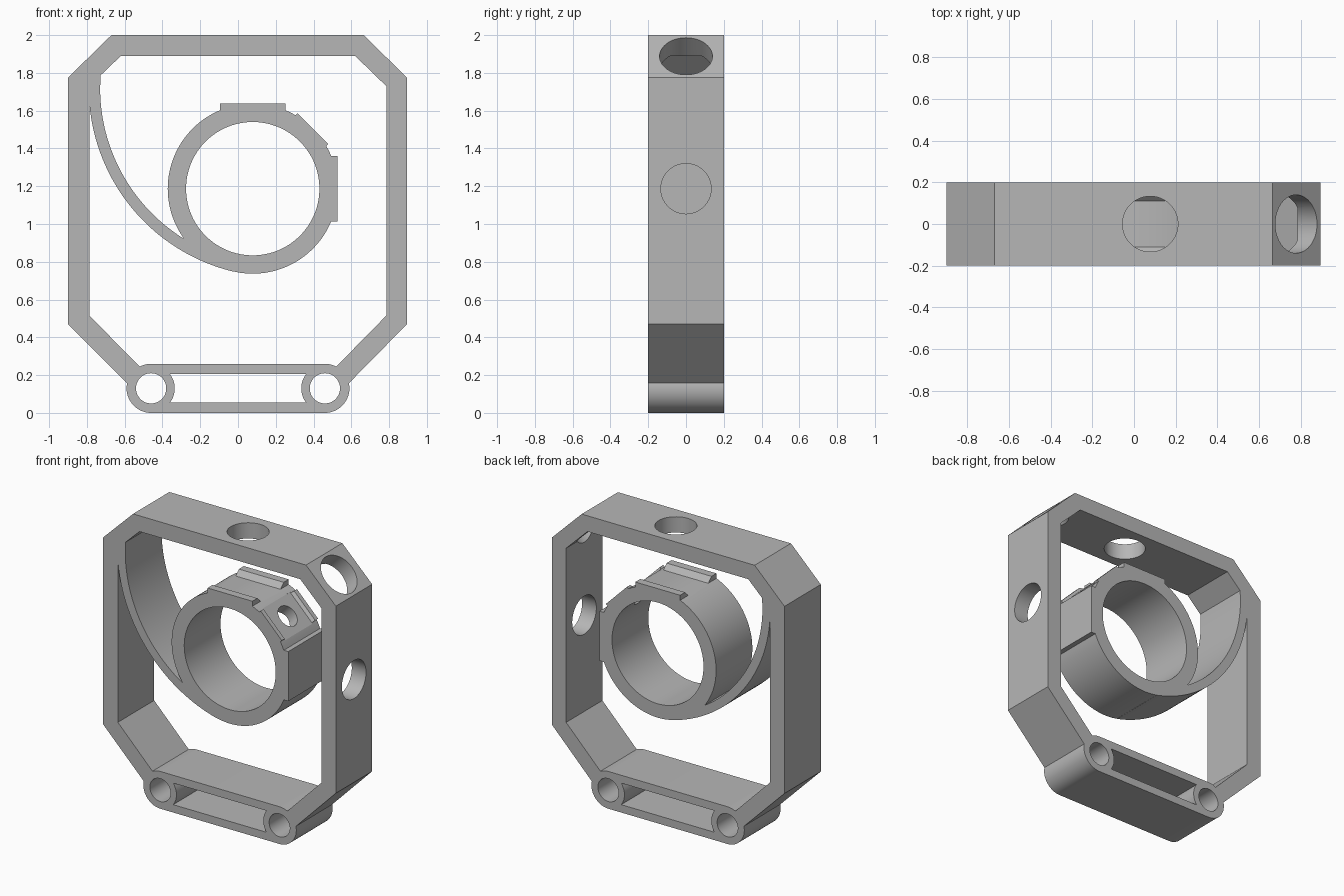
import bpy, bmesh
from math import sin, cos, radians, sqrt
from mathutils import Matrix, Vector

if "Cube" in bpy.data.objects:
    bpy.data.objects.remove(bpy.data.objects["Cube"])

HALF = 0.2                       # half depth of every profile
RING = Vector((0.078, 0, 1.187)) # centre of the ring
RING_R, BORE_R = 0.45, 0.353
PIN_X, PIN_Z = 0.46, 0.13        # base pin holes
Y = Vector((0, 1, 0))
FRONT = Matrix.Rotation(radians(90), 4, 'X')

grey = bpy.data.materials.new("plain grey")
grey.use_nodes = True
grey.diffuse_color = (0.47, 0.47, 0.47, 1)
grey.node_tree.nodes["Principled BSDF"].inputs["Base Color"].default_value = grey.diffuse_color


def arc(cx, cy, r, a0, a1, n):
    return [(cx + r * cos(radians(a0 + (a1 - a0) * i / n)),
             cy + r * sin(radians(a0 + (a1 - a0) * i / n))) for i in range(n + 1)]


def circle(cx, cy, r, n=96):
    return arc(cx, cy, r, 0, 360, n)[:-1]


def prism(name, points, low=-HALF, high=HALF, matrix=FRONT):
    """Extrude a flat profile along its local z."""
    bm = bmesh.new()
    face = bm.faces.new([bm.verts.new((x, y, low)) for x, y in points])
    top = bmesh.ops.extrude_face_region(bm, geom=[face])["geom"]
    bmesh.ops.translate(bm, vec=(0, 0, high - low),
                        verts=[v for v in top if isinstance(v, bmesh.types.BMVert)])
    bm.transform(matrix)
    bmesh.ops.recalc_face_normals(bm, faces=bm.faces)
    mesh = bpy.data.meshes.new(name)
    bm.to_mesh(mesh)
    bm.free()
    mesh.materials.append(grey)
    ob = bpy.data.objects.new(name, mesh)
    bpy.context.collection.objects.link(ob)
    return ob


def combine(target, tool, operation):
    mod = target.modifiers.new("join", 'BOOLEAN')
    mod.operation, mod.solver, mod.object = operation, 'EXACT', tool
    bpy.context.view_layer.objects.active = target
    bpy.ops.object.modifier_apply(modifier=mod.name)
    bpy.data.objects.remove(tool)


def axes(x, y, z):
    return Matrix.Translation(RING) @ Matrix((x, y, z)).transposed().to_4x4()


def radial_hole(target, angle, r, low, high):
    d = Vector((cos(radians(angle)), 0, sin(radians(angle))))
    combine(target, prism("hole", circle(0, 0, r, 64), low, high, axes(Y, d.cross(Y), d)), 'DIFFERENCE')


# Octagonal frame, open at the bottom where the base closes it
body = prism("clamp_frame", [
    (-0.585, 0.155), (-0.9, 0.47), (-0.9, 1.775), (-0.67, 2), (0.665, 2), (0.895, 1.775),
    (0.895, 0.47), (0.585, 0.155), (0.52, 0.245), (0.785, 0.515), (0.785, 1.73),
    (0.62, 1.89), (-0.62, 1.89), (-0.787, 1.73), (-0.787, 0.515), (-0.52, 0.245)])
for angle, r in ((0, 0.133), (90, 0.133), (45, 0.14)):
    radial_hole(body, angle, r, 0.6, 1.2)

# Rounded base with two pin holes and a slot
base = prism("base", arc(PIN_X, PIN_Z, 0.13, -90, 90, 32) + arc(-PIN_X, PIN_Z, 0.13, 90, 270, 32))
for x in (-PIN_X, PIN_X):
    combine(base, prism("pin_hole", circle(x, PIN_Z, 0.08, 64), -0.3, 0.3), 'DIFFERENCE')
slot = arc(PIN_X, PIN_Z, 0.125, 143, 217, 16) + arc(-PIN_X, PIN_Z, 0.125, -37, 37, 16)
combine(base, prism("slot", slot, -0.3, 0.3), 'DIFFERENCE')

# Ring with three grooved pads
ring = prism("ring", circle(RING.x, RING.z, RING_R, 128))
for angle, width, floor, inner in ((0, 0.173, 0.415, 0.11), (90, 0.173, 0.415, 0.11),
                                   (45, 0.115, 0.432, 0.15)):
    d = Vector((cos(radians(angle)), 0, sin(radians(angle))))
    m = axes(Y, d, Y.cross(d))
    pad = [(-HALF, 0.38), (HALF, 0.38), (HALF, RING_R), (-HALF, RING_R)]
    combine(ring, prism("pad", pad, -width, width, m), 'UNION')
    rise = 0.5 - floor
    groove = [(-inner, floor), (inner, floor), (inner + rise, 0.5), (-inner - rise, 0.5)]
    combine(ring, prism("groove", groove, -width - 0.008, width + 0.008, m), 'DIFFERENCE')
radial_hole(ring, 45, 0.075, 0.2, 0.6)
combine(ring, prism("bore", circle(RING.x, RING.z, BORE_R, 128), -0.3, 0.3), 'DIFFERENCE')

# Curved spring arm from the upper corner of the frame to the ring
arm = prism("spring_arm", arc(0.21, 1.72, 1.0, 180, 256.4, 48)
            + arc(0.21, 1.72, 0.94, 256.4, 180, 48) + [(-0.725, 1.82), (-0.82, 1.82), (-0.82, 1.72)])

for part in (base, arm, ring):
    combine(body, part, 'UNION')

bpy.ops.object.select_all(action='DESELECT')
body.select_set(True)
bpy.context.view_layer.objects.active = body
bpy.ops.object.shade_smooth_by_angle(angle=radians(25))
